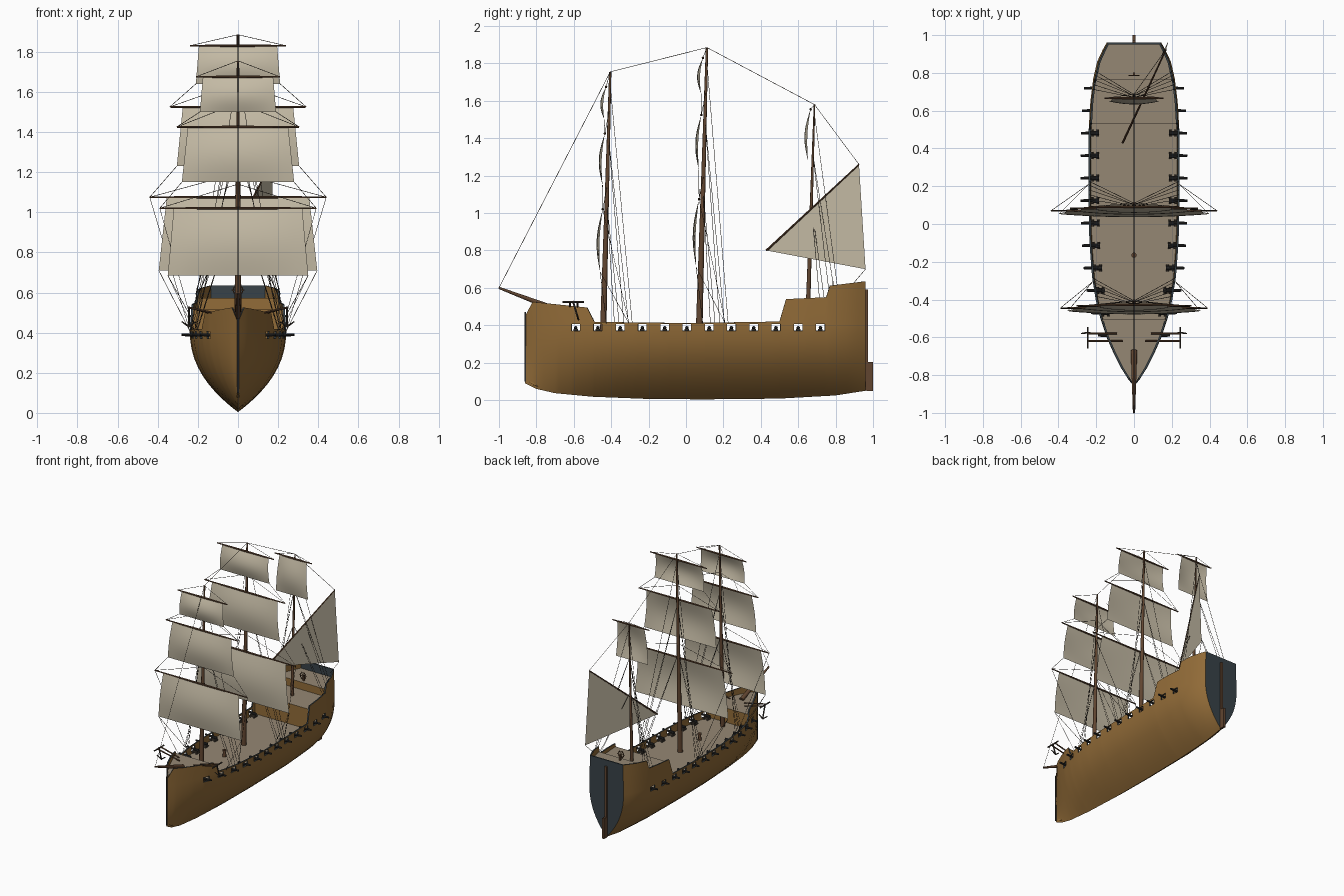
import bpy, bmesh, math
from mathutils import Vector

cube = bpy.data.objects.get("Cube")
if cube:
    bpy.data.objects.remove(cube)
parts = []


def material(name, r, g, b):
    m = bpy.data.materials.new(name)
    m.use_nodes = True
    m.diffuse_color = (r, g, b, 1)
    m.node_tree.nodes["Principled BSDF"].inputs["Base Color"].default_value = (r, g, b, 1)
    return m


hull_wood = material("hull wood", .29, .15, .04)
slate = material("dark slate", .04, .055, .065)
deck_wood = material("deck wood", .3, .245, .175)
spar_wood = material("spar wood", .12, .06, .03)
canvas = material("canvas", .56, .5, .38)
rope = material("rope", .05, .04, .03)
iron = material("iron", .025, .025, .025)


def finish(bm, name, *mats):
    me = bpy.data.meshes.new(name)
    bm.to_mesh(me)
    bm.free()
    for m in mats:
        me.materials.append(m)
    ob = bpy.data.objects.new(name, me)
    bpy.context.collection.objects.link(ob)
    parts.append(ob)
    return ob


def rod(bm, p, q, r1, r2=None, sides=8):
    p, q = Vector(p), Vector(q)
    d = q - p
    mat = d.to_track_quat('Z', 'Y').to_matrix().to_4x4()
    mat.translation = (p + q) / 2
    bmesh.ops.create_cone(bm, cap_ends=True, segments=sides, radius1=r1,
                          radius2=r1 if r2 is None else r2, depth=d.length, matrix=mat)


def box(bm, centre, size):
    vs = bmesh.ops.create_cube(bm, size=1)["verts"]
    bmesh.ops.scale(bm, vec=size, verts=vs)
    bmesh.ops.translate(bm, vec=centre, verts=vs)


def grid(bm, point, nu, nv):
    rows = [[bm.verts.new(point(i / nu, j / nv)) for i in range(nu + 1)] for j in range(nv + 1)]
    for a, b in zip(rows, rows[1:]):
        for i in range(nu):
            bm.faces.new((a[i], a[i + 1], b[i + 1], b[i]))


def lerp(table, x):
    for (x0, v0), (x1, v1) in zip(table, table[1:]):
        if x <= x1:
            return v0 + (v1 - v0) * max(0, (x - x0) / (x1 - x0))
    return table[-1][1]


# Hull lines: rail height, keel height and half breadth along the length
RAIL = [(-.86, .45), (-.82, .525), (-.53, .495), (-.49, .418), (0, .412), (.5, .42),
        (.535, .54), (.75, .55), (.77, .612), (.96, .635)]
KEEL = [(-.86, .09), (-.8, .06), (-.7, .037), (-.5, .018), (-.2, .006), (.1, .004),
        (.5, .008), (.8, .025), (.96, .05)]
BEAM = [(-.86, 0), (-.82, .032), (-.76, .07), (-.68, .11), (-.6, .145), (-.5, .178),
        (-.4, .203), (-.28, .222), (-.1, .236), (.1, .241), (.5, .24), (.65, .231),
        (.77, .216), (.86, .195), (.92, .167), (.96, .145)]
PORTS = [-.59 + .119 * i for i in range(12)]
SILL, LINTEL, DECK = .37, .406, .36


def width(y, z):
    k = lerp(KEEL, y)
    t = min(1, max(0, (z - k) / (.42 - k)))
    return lerp(BEAM, y) * (1 - (1 - t) ** 2.3) * (1 - .2 * max(0, z - .42))


# Hull shell with open gun ports and slate transom
stations = sorted({round(y, 3) for y in
                   [p + s * .023 for p in PORTS for s in (-1, 1)]
                   + [a for t in (RAIL, KEEL, BEAM) for a, b in t]})
bm = bmesh.new()
rings = {1: [], -1: []}
for y in stations:
    k = lerp(KEEL, y)
    heights = [k + (SILL - k) * (j / 10) ** 1.4 for j in range(11)] + [LINTEL, lerp(RAIL, y)]
    for s in (1, -1):
        rings[s].append([bm.verts.new((s * width(y, z), y, z)) for z in heights])
for s in (1, -1):
    for i, (a, b) in enumerate(zip(rings[s], rings[s][1:])):
        mid = (stations[i] + stations[i + 1]) / 2
        port = any(abs(mid - p) < .023 for p in PORTS)
        for j in range(len(a) - 1):
            if port and j == 10:
                continue
            quad = (a[j], b[j], b[j + 1], a[j + 1])
            bm.faces.new(quad[::s])
stern = bm.faces.new(rings[-1][-1][::-1] + rings[1][-1][1:])
stern.material_index = 1
stern.normal_update()
if stern.normal.y < 0:
    stern.normal_flip()
bmesh.ops.remove_doubles(bm, verts=bm.verts, dist=.0005)
hull = finish(bm, "hull", hull_wood, slate)
mod = hull.modifiers.new("planking", 'SOLIDIFY')
mod.thickness = .01
mod.offset = -1
mod.material_offset_rim = 1
bpy.context.view_layer.objects.active = hull
bpy.ops.object.modifier_apply(modifier=mod.name)


# Decks and bulkheads
def deck(name, y0, y1, z):
    def point(u, v):
        y = y0 + (y1 - y0) * v
        return ((2 * u - 1) * max(.002, width(y, z) - .005), y, z)
    bm = bmesh.new()
    grid(bm, point, 2, 24)
    finish(bm, name, deck_wood)


def bulkhead(name, y, z0, z1):
    bm = bmesh.new()
    grid(bm, lambda u, v: ((2 * u - 1) * (width(y, z0 + (z1 - z0) * v) - .004), y,
                           z0 + (z1 - z0) * v), 1, 4)
    finish(bm, name, hull_wood)


deck("main_deck", -.8, .95, DECK)
deck("forecastle_deck", -.83, -.505, .47)
deck("poop_deck", .53, .95, .515)
deck("upper_poop_deck", .765, .953, .572)
bulkhead("forecastle_bulkhead", -.505, DECK, .47)
bulkhead("poop_bulkhead", .53, DECK, .515)
bulkhead("upper_poop_bulkhead", .765, .515, .572)

# Stem, sternpost and rudder
bm = bmesh.new()
box(bm, (0, -.86, .285), (.01, .008, .37))
finish(bm, "stem_post", iron)
bm = bmesh.new()
box(bm, (0, .966, .32), (.016, .014, .54))
box(bm, (0, .983, .127), (.016, .034, .155))
finish(bm, "rudder", spar_wood)

# Guns on carriages
barrels, carriages = bmesh.new(), bmesh.new()
for y in PORTS:
    for s in (1, -1):
        w = width(y, .39)
        rod(barrels, (s * (w - .055), y, .386), (s * (w + .042), y, .39), .01, .0065)
        box(carriages, (s * (w - .033), y, .372), (.042, .024, .016))
        for dx in (.018, .048):
            rod(carriages, (s * (w - dx), y - .018, .366), (s * (w - dx), y + .018, .366), .007)
finish(barrels, "gun_barrels", iron)
finish(carriages, "gun_carriages", rope)

# Masts and bowsprit
MASTS = {"fore": ((0, -.443, DECK), (0, -.405, 1.755), .017),
         "main": ((0, .07, DECK), (0, .112, 1.885), .018),
         "mizzen": ((0, .653, .515), (0, .687, 1.58), .012)}
for name, (foot, head, r) in MASTS.items():
    bm = bmesh.new()
    rod(bm, foot, head, r, r * .35, 12)
    finish(bm, name + "_mast", spar_wood)
bm = bmesh.new()
rod(bm, (0, -.67, .475), (0, -1, .6), .017, .006, 12)
finish(bm, "bowsprit", spar_wood)


def mast_at(name, z):
    foot, head, r = MASTS[name]
    return Vector(foot).lerp(Vector(head), (z - foot[2]) / (head[2] - foot[2]))


# Square sails and yards: height, yard half, sail foot, sail half at head and foot
SAILS = {"fore": [(1.02, .39, .685, .32, .35), (1.425, .305, 1.15, .25, .28),
                  (1.675, .21, 1.5, .175, .19)],
         "main": [(1.075, .44, .71, .355, .395), (1.525, .34, 1.23, .275, .305),
                  (1.83, .24, 1.64, .195, .21)],
         "mizzen": [(1.555, .155, 1.28, .115, .135)]}
lines = bmesh.new()


def line(p, q):
    rod(lines, p, q, .0014, sides=4)


for name, rig in SAILS.items():
    below = None
    for n, (z, half, z0, top, foot) in enumerate(rig):
        y = mast_at(name, z).y - .02
        y0 = mast_at(name, z0).y - .025
        bm = bmesh.new()
        for s in (1, -1):
            rod(bm, (0, y, z), (s * half, y, z), .007, .004)
        finish(bm, f"{name}_yard_{n}", spar_wood)

        def point(u, v):
            x = 2 * u - 1
            bulge = .026 * math.sin(math.pi * v) * (1 - .6 * x * x)
            return (x * (foot + (top - foot) * v), y0 + (y - y0) * v - bulge, z0 + (z - z0) * v)
        bm = bmesh.new()
        grid(bm, point, 12, 10)
        finish(bm, f"{name}_sail_{n}", canvas)
        # Sheets, lifts and braces
        for s in (1, -1):
            clew, end = (s * foot, y0, z0), (s * half, y, z)
            if below:
                line(clew, (s * below[0], below[1], below[2]))
            elif name != "mizzen":
                for dy in (.02, .14):
                    line(clew, (s * width(y + dy, .41), y + dy, .41))
                line(end, (s * width(y + .14, .41), y + .14, .41))
            line(end, mast_at(name, min(z + .12, MASTS[name][1][2])))
        below = (half, y, z)

# Shrouds and stays
for name, (foot, head, r) in MASTS.items():
    for frac, dy in ((.96, .155), (.75, .135), (.75, .11), (.5, .085), (.5, .06)):
        a = mast_at(name, foot[2] + (head[2] - foot[2]) * frac)
        y = foot[1] + dy
        for s in (1, -1):
            line(a, (s * (width(y, .45) - .004), y, lerp(RAIL, y)))
heads = [(0, -1, .6)] + [m[1] for m in MASTS.values()]
for a, b in zip(heads, heads[1:]):
    line(a, b)

# Lateen sail on its slanting yard
tack, peak, clew = Vector((-.06, .43, .8)), Vector((.17, .925, 1.26)), Vector((.18, .96, .7))
bm = bmesh.new()
bm.faces.new([bm.verts.new(p) for p in (tack, clew, peak)])
finish(bm, "lateen_sail", canvas)
bm = bmesh.new()
rod(bm, tack, peak, .006, .004)
finish(bm, "lateen_yard", spar_wood)
line(clew, (.15, .9, .63))
line(peak, heads[-1])
finish(lines, "rigging", rope)

# Catheads and anchors
beams, anchors = bmesh.new(), bmesh.new()
for s in (1, -1):
    for y, inner in ((-.62, .06), (-.58, .09)):
        rod(beams, (s * inner, y, .485), (s * .245, y, .525), .005)
    x = s * .245
    rod(anchors, (x, -.66, .525), (x, -.545, .525), .005)
    rod(anchors, (x, -.605, .53), (x, -.575, .43), .005)
    for dx in (-.035, .035):
        rod(anchors, (x, -.575, .43), (x + dx, -.58, .455), .005, .003)
finish(beams, "catheads", spar_wood)
finish(anchors, "anchors", rope)

# Steering wheel and capstan
bm = bmesh.new()
hub = Vector((0, .785, .612))
ring = [hub + Vector((math.cos(a), 0, math.sin(a))) * .024
        for a in [i * math.pi / 6 for i in range(12)]]
for i, p in enumerate(ring):
    rod(bm, p, ring[i - 1], .003, sides=6)
    if i % 2 == 0:
        rod(bm, hub, hub + (p - hub) * 1.35, .002, sides=6)
box(bm, (0, .795, .592), (.012, .012, .044))
finish(bm, "steering_wheel", spar_wood)
bm = bmesh.new()
rod(bm, (0, -.165, DECK), (0, -.165, .405), .013, .009, 12)
rod(bm, (0, -.165, .4), (0, -.165, .412), .014, sides=12)
finish(bm, "capstan", spar_wood)

# Smooth shading with sharp edges kept
bpy.ops.object.select_all(action='DESELECT')
for ob in parts:
    ob.select_set(True)
bpy.ops.object.shade_smooth_by_angle(angle=math.radians(35))
